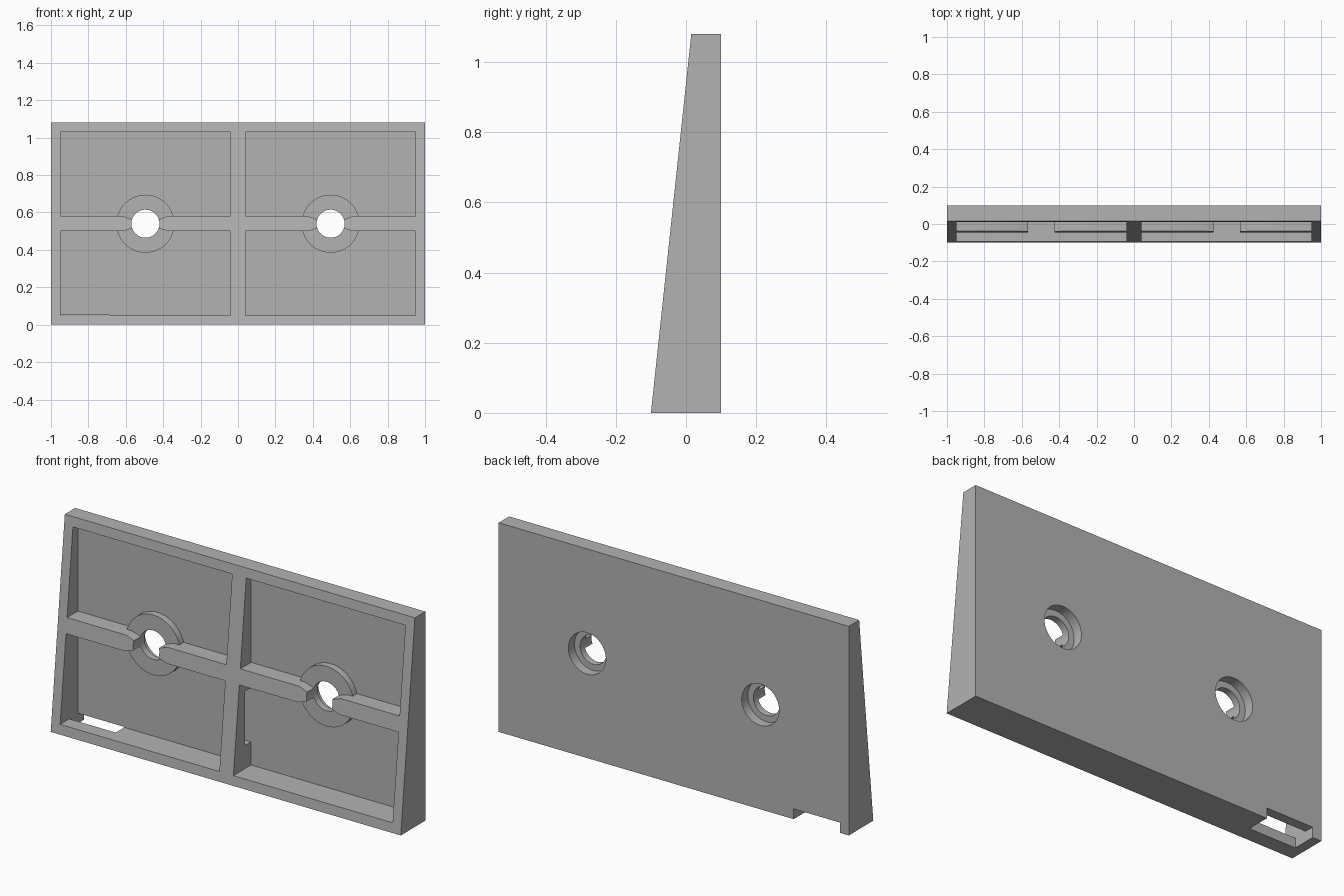
import bpy
import bmesh
import math
from mathutils import Matrix, Vector

cube = bpy.data.objects.get("Cube")
if cube:
    bpy.data.objects.remove(cube, do_unlink=True)

HEIGHT, BACK, FLOOR, BOSS_FRONT = 1.08, 0.1, 0.05, 0.015
WALL, RIB, MID = 0.05, 0.04, 0.54
CENTRE = 0.495
HOLE, BORE, BOSS = 0.075, 0.107, 0.155

grey = bpy.data.materials.new("plain grey")
grey.use_nodes = True
grey.diffuse_color = (0.45, 0.45, 0.45, 1)
grey.node_tree.nodes["Principled BSDF"].inputs["Base Color"].default_value = grey.diffuse_color


def make(name, bm):
    bmesh.ops.recalc_face_normals(bm, faces=bm.faces)
    mesh = bpy.data.meshes.new(name)
    bm.to_mesh(mesh)
    bm.free()
    mesh.materials.append(grey)
    ob = bpy.data.objects.new(name, mesh)
    bpy.context.collection.objects.link(ob)
    return ob


def prism(name, points, along):
    bm = bmesh.new()
    face = bm.faces.new([bm.verts.new(p) for p in points])
    extruded = bmesh.ops.extrude_face_region(bm, geom=[face])["geom"]
    verts = [v for v in extruded if isinstance(v, bmesh.types.BMVert)]
    bmesh.ops.translate(bm, verts=verts, vec=Vector(along))
    return make(name, bm)


def box(name, x0, x1, y0, y1, z0, z1):
    return prism(name, [(x0, y0, z0), (x1, y0, z0), (x1, y0, z1), (x0, y0, z1)],
                 (0, y1 - y0, 0))


def disc(name, x, radius, y0, y1):
    bm = bmesh.new()
    place = Matrix.Translation((x, (y0 + y1) / 2, MID)) @ Matrix.Rotation(math.pi / 2, 4, "X")
    bmesh.ops.create_cone(bm, cap_ends=True, segments=64, radius1=radius, radius2=radius,
                          depth=y1 - y0, matrix=place)
    return make(name, bm)


def combine(target, tool, operation="DIFFERENCE"):
    tool.hide_render = True
    mod = target.modifiers.new("join", "BOOLEAN")
    mod.operation, mod.solver, mod.object = operation, "EXACT", tool
    bpy.context.view_layer.objects.active = target
    bpy.ops.object.modifier_apply(modifier=mod.name)
    bpy.data.objects.remove(tool, do_unlink=True)


# Wedge body with sloping front
panel = prism("wedge_panel", [(-1, -0.1, 0), (-1, BACK, 0), (-1, BACK, HEIGHT),
                              (-1, BOSS_FRONT, HEIGHT)], (2, 0, 0))

# Four open pockets, leaving frame, divider and ribs
for x0, x1 in ((WALL - 1, -RIB), (RIB, 1 - WALL)):
    for z0, z1 in ((WALL, MID - RIB), (MID + RIB, HEIGHT - WALL)):
        combine(panel, box("pocket", x0, x1, -0.3, FLOOR, z0, z1))

# Bosses, tapered rib ends, through holes and rear counterbores
for x in (-CENTRE, CENTRE):
    combine(panel, disc("boss", x, BOSS, BOSS_FRONT, FLOOR + 0.02), "UNION")
    for sx in (-1, 1):
        for sz in (-1, 1):
            outline = [(0.12, 0.04), (0.12, 0.06), (0.04, 0.06), (0.04, 0.015), (0.075, 0.025)]
            points = [(x + sx * a, -0.3, MID + sz * b) for a, b in outline]
            combine(panel, prism("rib_taper", points, (0, 0.3 + BOSS_FRONT, 0)))
    combine(panel, disc("hole", x, HOLE, -0.3, 0.3))
    combine(panel, disc("counterbore", x, BORE, FLOOR, 0.3))

# Cable slot through the bottom and cable passage through the divider
combine(panel, box("cable_slot", WALL - 1, -0.685, -0.02, 0.3, -0.1, 0.053))
combine(panel, box("cable_passage", -0.06, 0.06, 0, FLOOR, 0.17, 0.45))

bpy.ops.object.select_all(action="DESELECT")
panel.select_set(True)
bpy.context.view_layer.objects.active = panel
bpy.ops.object.shade_smooth_by_angle(angle=math.radians(30))
